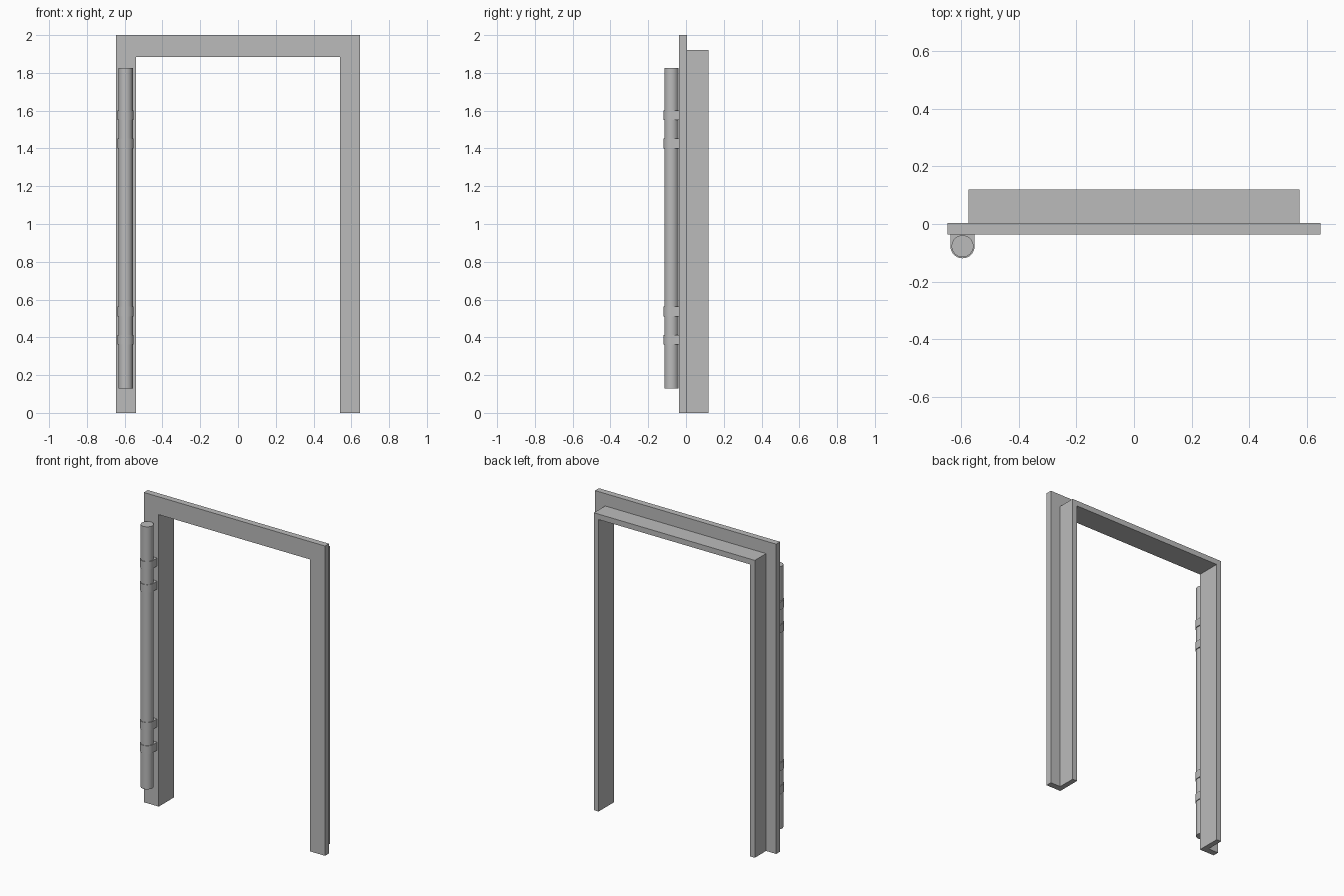
import bpy, bmesh, math

cube = bpy.data.objects.get("Cube")
if cube:
    bpy.data.objects.remove(cube, do_unlink=True)

grey = bpy.data.materials.new("plain grey")
grey.use_nodes = True
colour = (0.5, 0.5, 0.5, 1)
grey.diffuse_color = colour
grey.node_tree.nodes["Principled BSDF"].inputs["Base Color"].default_value = colour


def add_object(name, bm, smooth=False):
    bmesh.ops.recalc_face_normals(bm, faces=bm.faces)
    mesh = bpy.data.meshes.new(name)
    bm.to_mesh(mesh)
    bm.free()
    mesh.materials.append(grey)
    ob = bpy.data.objects.new(name, mesh)
    bpy.context.collection.objects.link(ob)
    if smooth:
        bpy.ops.object.select_all(action="DESELECT")
        ob.select_set(True)
        bpy.context.view_layer.objects.active = ob
        bpy.ops.object.shade_smooth_by_angle(angle=math.radians(30))
    return ob


def prism(name, outline, z0, z1):
    """Extrude a closed plan outline from z0 to z1."""
    bm = bmesh.new()
    face = bm.faces.new([bm.verts.new((x, y, z0)) for x, y in outline])
    side = bmesh.ops.extrude_face_region(bm, geom=[face])["geom"]
    top = [v for v in side if isinstance(v, bmesh.types.BMVert)]
    bmesh.ops.translate(bm, verts=top, vec=(0, 0, z1 - z0))
    return add_object(name, bm, smooth=True)


# Door frame: L-shaped section (x, y, z at the head) swept up, across and down
FRONT, STEP, BACK = -0.036, 0.004, 0.119
section = [(0.541, FRONT, 1.885), (0.647, FRONT, 2.0), (0.647, STEP, 2.0),
           (0.575, STEP, 1.92), (0.575, BACK, 1.92), (0.541, BACK, 1.885)]
bm = bmesh.new()
rings = [[bm.verts.new((side * x, y, z * up)) for x, y, z in section]
         for side, up in ((-1, 0), (-1, 1), (1, 1), (1, 0))]
for a, b in zip(rings, rings[1:]):
    for i in range(len(section)):
        j = (i + 1) % len(section)
        bm.faces.new((a[i], a[j], b[j], b[i]))
bm.faces.new(rings[0])
bm.faces.new(rings[-1])
add_object("door_frame", bm)

# Upright pull handle tube
CX, CY = -0.595, -0.077


def arc(radius, start, end, steps):
    angles = [math.radians(start + (end - start) * i / steps) for i in range(steps + 1)]
    return [(CX + radius * math.cos(a), CY + radius * math.sin(a)) for a in angles]


prism("handle_tube", arc(0.038, 0, 360, 32)[:-1], 0.13, 1.825)

# U-shaped clips holding the tube to the frame
R = 0.042
clip = arc(R, 180, 360, 16) + [(CX + R, FRONT), (CX - R, FRONT)]
for n, z in enumerate((0.387, 0.537, 1.427, 1.576), 1):
    prism(f"tube_clip_{n}", clip, z - 0.026, z + 0.026)
